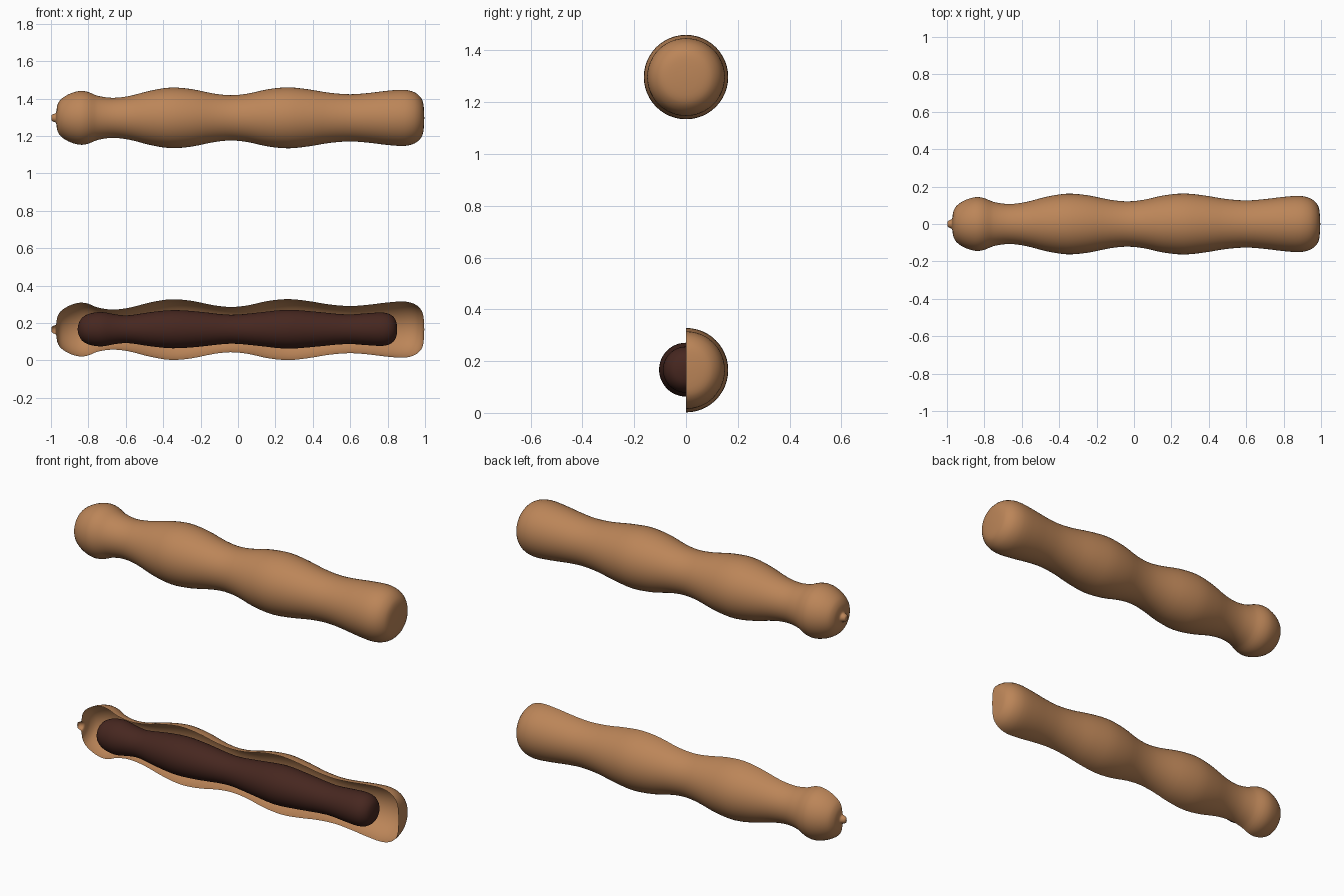
import bpy, bmesh, math

if "Cube" in bpy.data.objects:
    bpy.data.objects.remove(bpy.data.objects["Cube"])


def material(name, rgb):
    m = bpy.data.materials.new(name)
    m.diffuse_color = (*rgb, 1)
    m.use_nodes = True
    m.node_tree.nodes["Principled BSDF"].inputs["Base Color"].default_value = m.diffuse_color
    return m


HUSK = material("husk", (0.50, 0.235, 0.098))
PULP = material("pulp", (0.062, 0.02, 0.014))

# Lobed pod outline as (x, radius), stalk nub on the left
POD = [(-0.998, 0), (-0.996, 0.014), (-0.985, 0.021), (-0.974, 0.026),
       (-0.970, 0.045), (-0.965, 0.070), (-0.948, 0.098), (-0.91, 0.124),
       (-0.87, 0.139), (-0.835, 0.144), (-0.80, 0.138), (-0.75, 0.118),
       (-0.67, 0.107), (-0.58, 0.117), (-0.47, 0.145), (-0.36, 0.162),
       (-0.25, 0.154), (-0.13, 0.130), (-0.04, 0.121), (0.05, 0.129),
       (0.16, 0.153), (0.27, 0.163), (0.38, 0.152), (0.49, 0.134),
       (0.60, 0.126), (0.70, 0.133), (0.80, 0.145), (0.89, 0.150),
       (0.945, 0.136), (0.98, 0.105), (0.992, 0.068), (0.996, 0)]

# Dark inner core outline
CORE = [(-0.858, 0), (-0.852, 0.030), (-0.833, 0.062), (-0.80, 0.081),
        (-0.76, 0.090), (-0.72, 0.091), (-0.66, 0.080), (-0.59, 0.074),
        (-0.47, 0.091), (-0.35, 0.102), (-0.22, 0.095), (-0.04, 0.077),
        (0.10, 0.088), (0.26, 0.104), (0.40, 0.095), (0.58, 0.079),
        (0.70, 0.086), (0.77, 0.089), (0.81, 0.081), (0.838, 0.058),
        (0.849, 0.026), (0.851, 0)]


def smooth_outline(pts, steps=3):
    """Hermite curve through the points, parametrised by chord length."""
    t = [0]
    for a, b in zip(pts, pts[1:]):
        t.append(t[-1] + math.dist(a, b))
    last = len(pts) - 1

    def slope(i, k):
        a, b = max(i - 1, 0), min(i + 1, last)
        return (pts[b][k] - pts[a][k]) / (t[b] - t[a])

    out = []
    for i in range(last):
        h = t[i + 1] - t[i]
        for s in range(steps):
            u = s / steps
            out.append([
                (2*u**3 - 3*u*u + 1) * pts[i][k] + (u**3 - 2*u*u + u) * h * slope(i, k)
                + (3*u*u - 2*u**3) * pts[i + 1][k] + (u**3 - u*u) * h * slope(i + 1, k)
                for k in (0, 1)])
    return out + [list(pts[-1])]


def lathe(name, pts, z, mat, turn=2 * math.pi, sides=48):
    """Spin an outline about the x axis; a half turn leaves an open shell."""
    bm = bmesh.new()
    # start on the upper rim so a half turn sweeps through +y
    vs = [bm.verts.new((x, 0, max(r, 0))) for x, r in smooth_outline(pts)]
    es = [bm.edges.new(p) for p in zip(vs, vs[1:])]
    bmesh.ops.spin(bm, geom=vs + es, cent=(0, 0, 0), axis=(-1, 0, 0),
                   angle=turn, steps=sides)
    bmesh.ops.remove_doubles(bm, verts=bm.verts, dist=1e-5)
    bmesh.ops.recalc_face_normals(bm, faces=bm.faces)
    if sum(f.normal.dot(f.calc_center_median() * 1) * f.calc_area() for f in bm.faces) < 0:
        bmesh.ops.reverse_faces(bm, faces=bm.faces)
    me = bpy.data.meshes.new(name)
    bm.to_mesh(me)
    bm.free()
    me.materials.append(mat)
    ob = bpy.data.objects.new(name, me)
    bpy.context.collection.objects.link(ob)
    ob.location.z = z
    for p in me.polygons:
        p.use_smooth = True
    return ob


# Closed pod floating above, opened half shell with its core below
lathe("whole_pod", POD, 1.297, HUSK)
lathe("half_shell", POD, 0.165, HUSK, turn=math.pi, sides=24)
lathe("pulp_core", CORE, 0.167, PULP)
